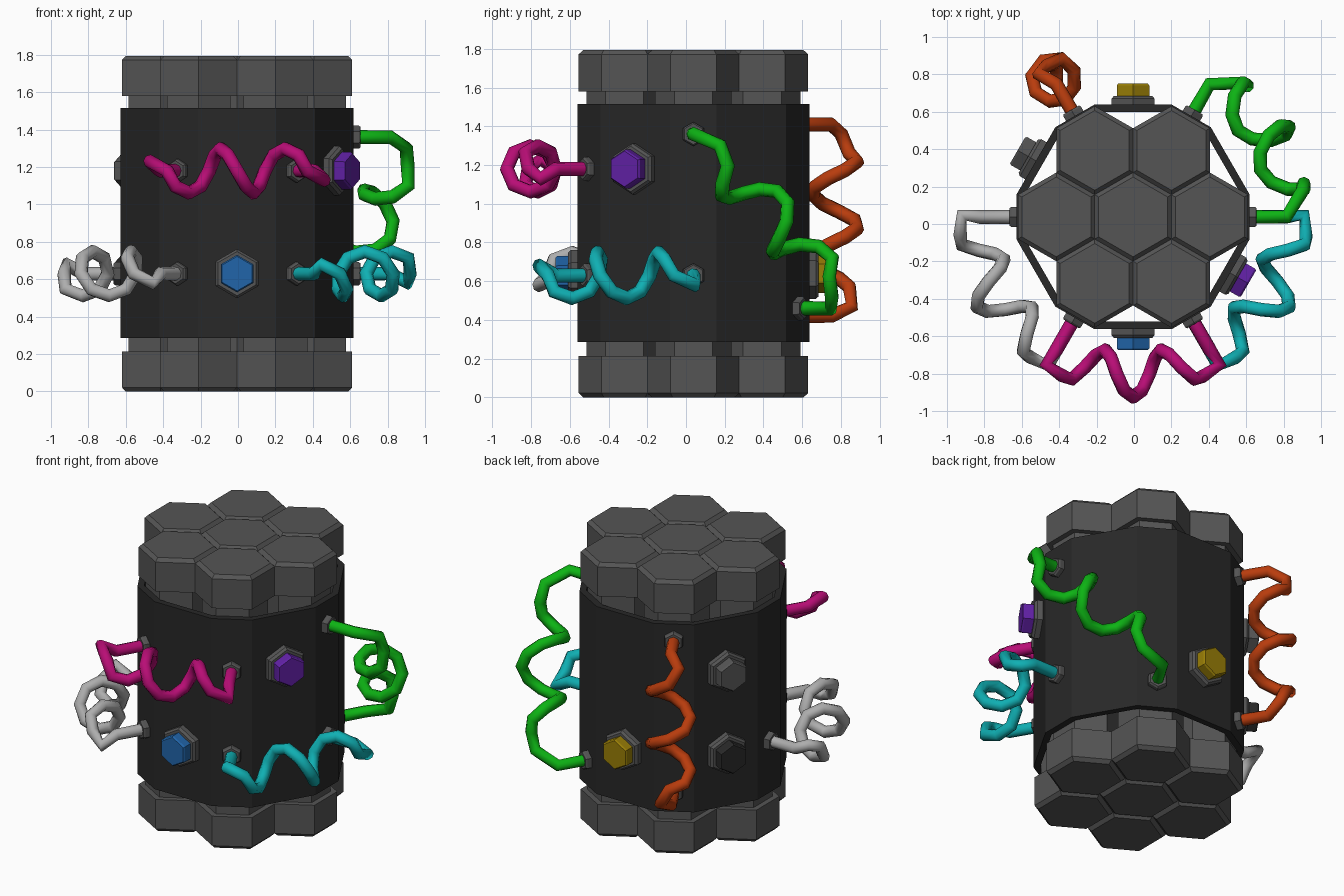
import bpy, bmesh, math
from mathutils import Matrix, Vector

cube = bpy.data.objects.get("Cube")
if cube:
    bpy.data.objects.remove(cube, do_unlink=True)

CENTRE = Vector((-0.005, 0.038, 0))
R = 0.237                       # outer radius of one hexagonal cell
FLAT = R * math.cos(math.pi / 6)
WRAP = 0.845                    # distance of the coil axis from the centre


def material(name, *rgb):
    m = bpy.data.materials.new(name)
    m.use_nodes = True
    m.diffuse_color = (*rgb, 1)
    m.node_tree.nodes["Principled BSDF"].inputs["Base Color"].default_value = (*rgb, 1)
    return m


grey = material("metal grey", .09, .09, .09)
black = material("sleeve black", .021, .021, .021)
magenta = material("magenta", .48, .004, .18)
green = material("green", .004, .45, .007)
cyan = material("cyan", .005, .43, .45)
white = material("pale grey", .42, .42, .42)
orange = material("orange", .48, .045, .004)
blue = material("blue", .015, .13, .40)
purple = material("purple", .12, .015, .38)
gold = material("gold", .32, .21, .002)


def add_object(name, bm, mat):
    bmesh.ops.recalc_face_normals(bm, faces=bm.faces)
    mesh = bpy.data.meshes.new(name)
    bm.to_mesh(mesh)
    bm.free()
    mesh.materials.append(mat)
    ob = bpy.data.objects.new(name, mesh)
    bpy.context.collection.objects.link(ob)
    return ob


def bridge(bm, a, b):
    for i in range(len(a)):
        j = (i + 1) % len(a)
        bm.faces.new((a[i], a[j], b[j], b[i]))


def hex_stack(name, rings, mat, place):
    """Six-sided solid from (radius, height) rings."""
    bm = bmesh.new()
    loops = []
    for r, h in rings:
        angles = [math.radians(90 + 60 * k) for k in range(6)]
        loops.append([bm.verts.new(place @ Vector((r * math.cos(a), r * math.sin(a), h)))
                      for a in angles])
    for a, b in zip(loops, loops[1:]):
        bridge(bm, a, b)
    bm.faces.new(loops[0][::-1])
    bm.faces.new(loops[-1])
    return add_object(name, bm, mat)


def polar(angle, dist, z):
    a = math.radians(angle)
    return CENTRE + Vector((dist * math.cos(a), dist * math.sin(a), z))


def facing(angle, dist, z):
    """Frame on the wall: x sideways, y up, z outwards."""
    a = math.radians(angle)
    side = Vector((-math.sin(a), math.cos(a), 0))
    out = Vector((math.cos(a), math.sin(a), 0))
    rot = Matrix((side, Vector((0, 0, 1)), out)).transposed().to_4x4()
    return Matrix.Translation(polar(angle, dist, z)) @ rot


# Seven cells with wide chamfered caps and a narrower body
CELL = [(R - .024, 0), (R, .022), (R, .215), (R - .04, .215),
        (R - .04, 1.58), (R, 1.58), (R, 1.772), (R - .024, 1.794)]
hex_stack("cell_middle", CELL, grey, Matrix.Translation(CENTRE))
for k in range(6):
    hex_stack(f"cell_{k + 1}", CELL, grey, Matrix.Translation(polar(60 * k, 2 * FLAT, 0)))

# Hollow twelve-sided sleeve around the cells
bm = bmesh.new()
corner = math.hypot(3 * FLAT, R / 2)
half = math.degrees(math.atan2(R / 2, 3 * FLAT))
loops = []
for scale, z in ((1.012, .285), (1.012, 1.515), (.945, 1.515), (.945, .285)):
    loops.append([bm.verts.new(polar(60 * k + s * half, corner * scale, z))
                  for k in range(6) for s in (-1, 1)])
for i in range(4):
    bridge(bm, loops[i], loops[(i + 1) % 4])
add_object("sleeve", bm, black)

# Hexagonal buttons on backing plates
for name, angle, z, mat in (("front", -90, .63, blue), ("right_front", -30, 1.18, purple),
                            ("back", 90, .64, gold), ("upper_side", 150, 1.18, grey),
                            ("lower_side", 150, .64, black)):
    wall = facing(angle, 2.5 * R, z)
    hex_stack(name + "_plate", [(.132, 0), (.132, .04), (.118, .055)], grey, wall)
    hex_stack(name + "_button", [(.1, .04), (.1, .11), (.092, .12)], mat, wall)


def cable(name, mat, start, end, period):
    """Coil wrapped round the sleeve between two (angle, z) ports."""
    mid = Vector(((start[0] + end[0]) / 2, (start[1] + end[1]) / 2))
    along = Vector((math.radians(end[0] - start[0]) * WRAP, end[1] - start[1])).normalized()
    across = Vector((-along.y, along.x))

    def point(u, w, out):
        p = along * u + across * w
        return polar(mid.x + math.degrees(p.x / WRAP), WRAP + out, mid.y + p.y)

    path = [polar(start[0], .63, start[1]), polar(start[0], .82, start[1]),
            point(-period - .1, .05, .07)]
    steps = 16
    for i in range(steps + 1):
        u = period * (2 * i / steps - 1)
        turn = 2 * math.pi * u / period
        amp = .085 if i in (0, steps) else .118
        path.append(point(u, -amp * math.sin(turn), amp * math.cos(turn)))
    path += [point(period + .1, -.05, .07), polar(end[0], .82, end[1]),
             polar(end[0], .63, end[1])]

    curve = bpy.data.curves.new(name + "_path", "CURVE")
    curve.dimensions = "3D"
    curve.bevel_depth = .037
    curve.bevel_resolution = 2
    curve.use_fill_caps = True
    spline = curve.splines.new("POLY")
    spline.points.add(len(path) - 1)
    for p, co in zip(spline.points, path):
        p.co = (*co, 1)
    helper = bpy.data.objects.new(name + "_path", curve)
    bpy.context.collection.objects.link(helper)
    bpy.context.view_layer.update()
    mesh = bpy.data.meshes.new_from_object(
        helper.evaluated_get(bpy.context.evaluated_depsgraph_get()))
    bpy.data.objects.remove(helper, do_unlink=True)
    mesh.materials.clear()
    mesh.materials.append(mat)
    mesh.polygons.foreach_set("use_smooth", [True] * len(mesh.polygons))
    bpy.context.collection.objects.link(bpy.data.objects.new(name, mesh))

    # Hexagonal sockets at both ends
    for tag, (angle, z) in (("start", start), ("end", end)):
        hex_stack(f"{name}_{tag}_socket", [(.062, 0), (.062, .035), (.054, .045)],
                  grey, facing(angle, 3 * FLAT, z))


cable("front_cable", magenta, (-120, 1.18), (-60, 1.18), .35)
cable("right_cable", white, (-180, .63), (-120, .63), .35)
cable("left_cable", cyan, (-60, .63), (0, .63), .35)
cable("diagonal_cable", green, (0, 1.36), (60, .46), .40)
cable("back_cable", orange, (120, 1.41), (120, .42), .345)
